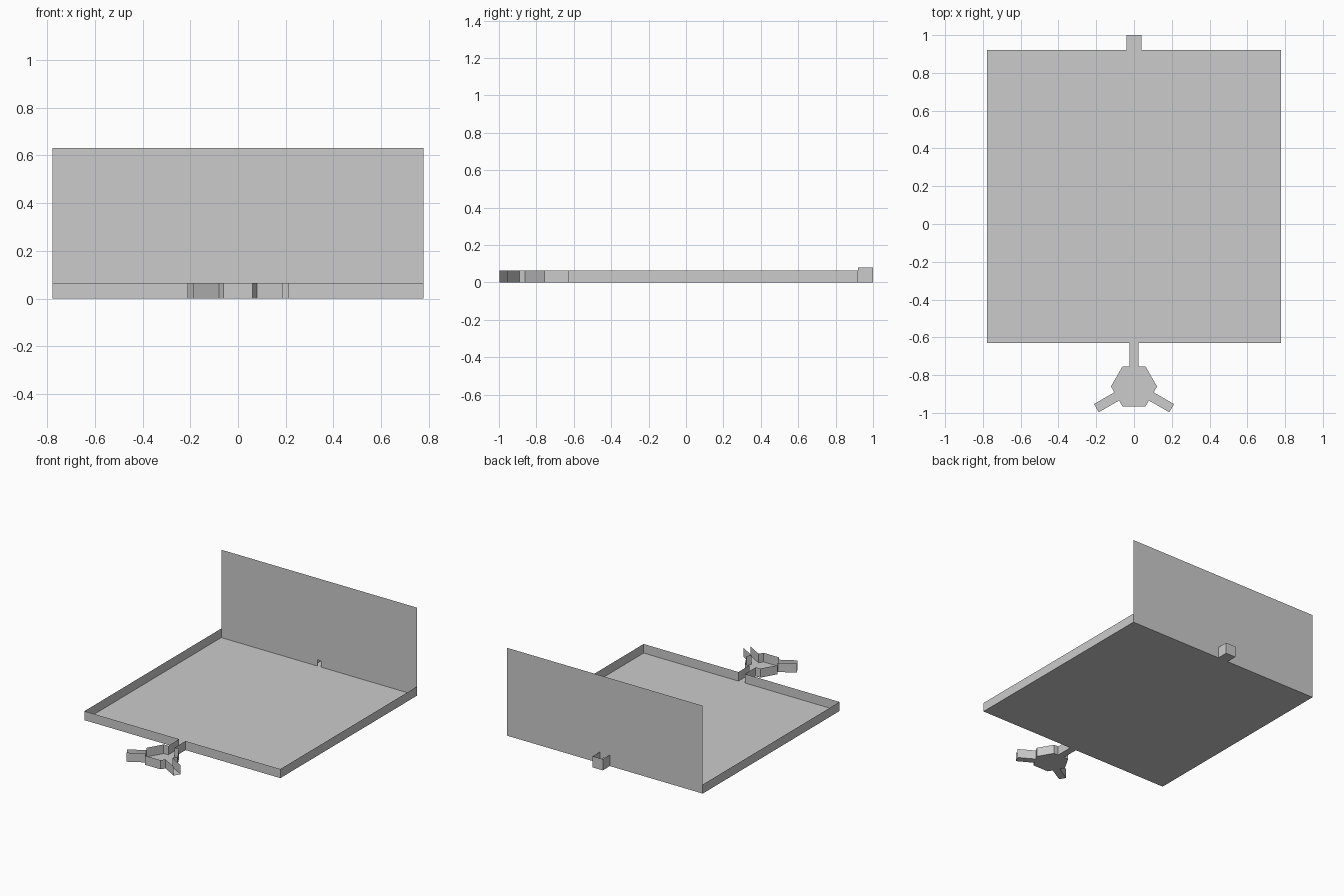
import bpy
from math import cos, sin, pi
from mathutils import Matrix

if "Cube" in bpy.data.objects:
    bpy.data.objects.remove(bpy.data.objects["Cube"])

W, Y0, Y1 = 0.777, -0.63, 0.92   # tray half width, front and back
H = 0.065                        # low wall height
HALL = 0.025                     # passage half width


def sheet(name, faces, matrix=Matrix()):
    verts, polys = [], []
    for f in faces:
        polys.append(list(range(len(verts), len(verts) + len(f))))
        verts += [matrix @ p for p in map(lambda c: Matrix.Translation(c).translation, f)]
    me = bpy.data.meshes.new(name)
    me.from_pydata(verts, [], polys)
    ob = bpy.data.objects.new(name, me)
    bpy.context.collection.objects.link(ob)
    return ob


def walls(points, z0=0.0, z1=H):
    return [[(*a, z0), (*b, z0), (*b, z1), (*a, z1)] for a, b in zip(points, points[1:])]


def floor(points):
    return [[(x, y, 0) for x, y in points]]


# Large square room: floor, low side walls and front wall with doorway
sheet("room_floor", floor([(-W, Y0), (W, Y0), (W, Y1), (-W, Y1)]))
for side, s in (("left", -1), ("right", 1)):
    pts = [(s * HALL, Y0), (s * W, Y0), (s * W, Y1)]
    sheet("room_wall_" + side, walls(pts if s > 0 else pts[::-1]))

# Tall back panel with a small doorway
D, DH = 0.014, 0.045
sheet("back_panel", walls([(W, Y1), (D, Y1)], 0, 0.63)
      + walls([(D, Y1), (-D, Y1)], DH, 0.63)
      + walls([(-D, Y1), (-W, Y1)], 0, 0.63))

# Open-topped alcove behind the panel
alcove = [(0.04, Y1), (0.04, 1.0), (-0.04, 1.0), (-0.04, Y1)]
sheet("alcove", floor(alcove) + walls(alcove, 0, 0.08))

# Hexagonal lobby and three open-ended passages
R, CY, REACH = 0.122, -0.86, 0.23
A = R * cos(pi / 6)
hexagon = [(R * cos(i * pi / 3), R * sin(i * pi / 3)) for i in range(6)]
sheet("lobby_floor", floor(hexagon), Matrix.Translation((0, CY, 0)))
for i in range(3):
    m = Matrix.Translation((0, CY, 0)) @ Matrix.Rotation(i * 2 * pi / 3, 4, 'Z')
    sheet(f"passage_{i}", floor([(-HALL, A), (HALL, A), (HALL, REACH), (-HALL, REACH)])
          + walls([(HALL, A), (HALL, REACH)]) + walls([(-HALL, REACH), (-HALL, A)]), m)
    sheet(f"lobby_wall_{i}", walls([(R, 0), (R / 2, A), (HALL, A)])
          + walls([(-HALL, A), (-R / 2, A)]), m)
